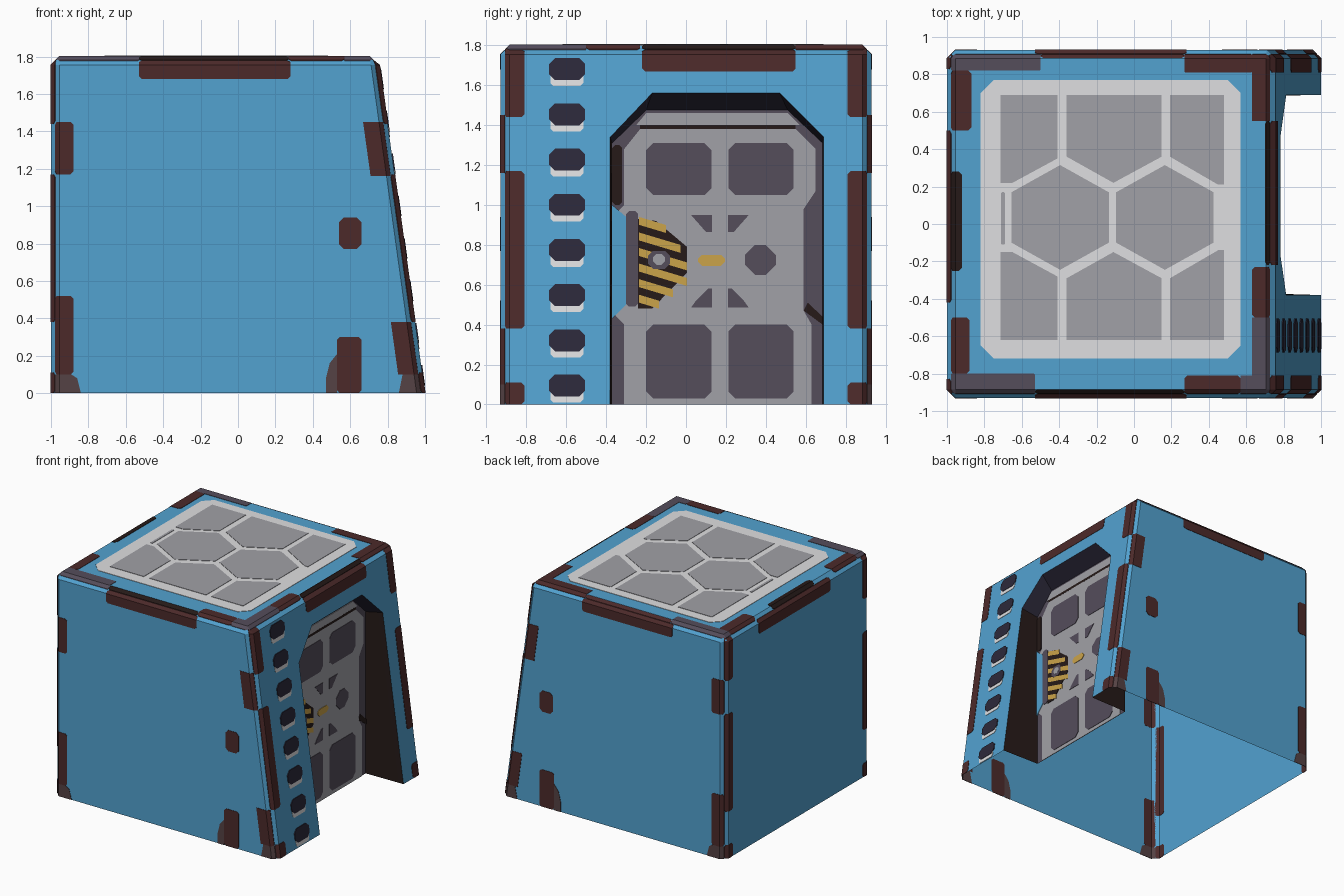
import bpy, bmesh, math
from mathutils import Vector

if "Cube" in bpy.data.objects:
    bpy.data.objects.remove(bpy.data.objects["Cube"])

COLORS = {
    "blue_paint": (0.085, 0.36, 0.63), "rust_brown": (0.072, 0.023, 0.023),
    "light_grey": (0.74, 0.74, 0.75), "mid_grey": (0.355, 0.355, 0.385),
    "panel_purple_grey": (0.09, 0.074, 0.105), "dark_navy": (0.025, 0.022, 0.042),
    "yellow": (0.6, 0.37, 0.068), "black_brown": (0.019, 0.01, 0.009),
    "worn_brown": (0.09, 0.055, 0.058),
}
MATS = {}
for n, c in COLORS.items():
    MATS[n] = bpy.data.materials.new(n)
    MATS[n].diffuse_color = (*c, 1)

H, W, DOOR_X, C = 1.8, 0.93, 0.665, 0.045


def slope(z):
    return 1 - 0.25 * z / H


# Surface maps: (u, v, height above the surface) -> 3D point
front = lambda u, v, h: (u, -W - h, v)
back = lambda u, v, h: (u, W + h, v)
left = lambda u, v, h: (-1 - h, u, v)
right = lambda u, v, h: (slope(v) + h, u, v)
top = lambda u, v, h: (u, v, H + h)
door = lambda u, v, h: (DOOR_X + h, u, v)


def chamfer(bm):
    """Split along the outer edges and push them in, so paint follows the chamfer."""
    for co, no in (((C - 1, 0, 0), (1, 0, 0)), ((0, C - W, 0), (0, 1, 0)), ((0, W - C, 0), (0, 1, 0)),
                   ((0, 0, H - C), (0, 0, 1)), ((1 - C, 0, 0), (1, 0, 0.25 / H))):
        bmesh.ops.bisect_plane(bm, geom=bm.verts[:] + bm.edges[:] + bm.faces[:], dist=1e-5,
                               plane_co=co, plane_no=Vector(no).normalized())
    for v in bm.verts:
        p = v.co
        for a, b in (("x", "y"), ("x", "z"), ("y", "z")):
            sx = 1 if p.x > 0 else -1
            sy = 1 if p.y > 0 else -1
            dist = {"x": (slope(p.z) - p.x) if sx > 0 else p.x + 1, "y": W - abs(p.y), "z": H - p.z}
            sign = {"x": sx, "y": sy, "z": 1}
            t = (C - max(0, dist[a]) - max(0, dist[b])) / 2
            if t > 0:
                setattr(p, a, getattr(p, a) - sign[a] * t)
                setattr(p, b, getattr(p, b) - sign[b] * t)


def finish(name, bm, mats):
    bmesh.ops.recalc_face_normals(bm, faces=bm.faces[:])
    chamfer(bm)
    me = bpy.data.meshes.new(name)
    bm.to_mesh(me)
    bm.free()
    for m in mats:
        me.materials.append(MATS[m])
    ob = bpy.data.objects.new(name, me)
    bpy.context.collection.objects.link(ob)
    return ob


def plates(name, mat, surf, polys, h=0.003):
    """Thin raised plates following a surface."""
    bm = bmesh.new()
    for p in polys:
        lo = [bm.verts.new(surf(u, v, -0.001)) for u, v in p]
        hi = [bm.verts.new(surf(u, v, h)) for u, v in p]
        bm.faces.new(lo)
        bm.faces.new(hi)
        for i in range(len(p)):
            j = (i + 1) % len(p)
            bm.faces.new((lo[i], lo[j], hi[j], hi[i]))
    return finish(name, bm, [mat])


def rect(a, b, c, d, k=0.015):
    """Rectangle u a..b, v c..d; corners are clipped, except on the wall's outer rim."""
    if k == 0:
        return [(a, c), (b, c), (b, d), (a, d)]
    return [(a + k, c), (b - k, c), (b, c + k), (b, d - k),
            (b - k, d), (a + k, d), (a, d - k), (a, c + k)]


def slanted(w, z0, z1):
    """Patch hugging the slanted edge of the front and back walls."""
    return [(slope(z0) - w, z0), (slope(z0), z0), (slope(z1), z1), (slope(z1) - w, z1)]


# Body shell, open underneath, with a recessed doorway in the slanted wall
bm = bmesh.new()
V = lambda co: bm.verts.new(co)
fl0, fl1, bl0, bl1 = V((-1, -W, 0)), V((-1, -W, H)), V((-1, W, 0)), V((-1, W, H))
fr0, fr1, br0, br1 = V((1, -W, 0)), V((0.75, -W, H)), V((1, W, 0)), V((0.75, W, H))
arch = [(-0.38, 0), (-0.38, 1.34), (-0.17, 1.56), (0.47, 1.56), (0.69, 1.34), (0.69, 0)]
inner = [(-0.37, 0), (-0.37, 1.31), (-0.2, 1.475), (0.51, 1.475), (0.685, 1.31), (0.685, 0)]
ao = [V(right(y, z, 0)) for y, z in arch]
ai = [V(door(y, z, 0)) for y, z in inner]
for f in ((fl0, fr0, fr1, fl1), (bl0, br0, br1, bl1), (fl0, fl1, bl1, bl0), (fl1, fr1, br1, bl1)):
    bm.faces.new(f)
bm.faces.new([fr0] + ao + [br0, br1, fr1])
for i in range(5):
    bm.faces.new((ao[i], ao[i + 1], ai[i + 1], ai[i])).material_index = 2 if i in (1, 2, 3) else 1
bm.faces.new(ai).material_index = 3
finish("body_shell", bm, ["blue_paint", "black_brown", "dark_navy", "panel_purple_grey"])

# Worn patches on the front and back walls
for nm, s in (("front", front), ("back", back)):
    plates(nm + "_rust_patches", "rust_brown", s, [
        rect(-0.53, 0.28, 1.68, H), rect(-1, -0.88, 1.17, 1.45), rect(-1, -0.88, 0.1, 0.52),
        rect(0.54, 0.66, 0.77, 0.94, 0.025), rect(0.53, 0.66, 0, 0.3),
        slanted(0.13, 1.16, 1.45), slanted(0.13, 0.1, 0.38)])
    plates(nm + "_worn_spots", "worn_brown", s, [
        [(0.47, 0), (0.53, 0), (0.53, 0.21), (0.49, 0.16), (0.47, 0.08)],
        [(-1, 0), (-0.84, 0), (-0.86, 0.08), (-0.89, 0.1), (-1, 0.1)],
        [(0.86, 0), (1, 0), (slope(0.1), 0.1), (0.88, 0.1)]])

# Worn patches on the left and right walls
for nm, s, tops in (("left", left, (-0.42, 0.5)), ("right", right, (-0.22, 0.55))):
    w = 0.12 if nm == "right" else 0.1
    polys = [rect(*tops, 1.67, H)]
    for z0, z1 in ((1.44, H), (0.38, 1.17), (0, 0.11)):
        polys += [rect(-W, -W + w, z0, z1), rect(W - w, W, z0, z1)]
    plates(nm + "_rust_patches", "rust_brown", s, polys)

# Row of slots beside the door
slots = [0.095 + 0.2265 * i for i in range(8)]
plates("slot_ledges", "light_grey", right,
       [rect(-0.68, -0.515, z - 0.085, z + 0.02) for z in slots])
plates("slot_holes", "dark_navy", right,
       [rect(-0.687, -0.505, z - 0.055, z + 0.055, 0.03) for z in slots], 0.006)

# Roof: rust along the rim, pale frame and honeycomb cells
plates("roof_rust_patches", "rust_brown", top, [
    rect(-1, -0.87, 0.5, 0.82), rect(0.27, 0.63, 0.81, W, 0.004), rect(0.63, 0.75, 0.55, W, 0.004),
    rect(0.27, 0.57, -W, -0.81), rect(0.63, 0.75, -0.5, -0.23), rect(-1, -0.88, -0.8, -0.5),
    rect(-0.5, 0.27, 0.89, W)])
plates("roof_worn_corners", "panel_purple_grey", top, [
    rect(-1, -0.5, 0.82, W, 0.004), rect(-1, -0.53, -W, -0.8, 0.004),
    [(0.57, -W), (0.75, -W), (0.75, -0.5), (0.63, -0.5), (0.63, -0.81), (0.57, -0.81)]])
plates("roof_dark_edges", "black_brown", top, [
    rect(-0.53, 0.27, -W, -0.885), rect(0.7, 0.75, -0.22, 0.55), rect(-1, -0.92, -0.25, 0.28)])
plates("roof_frame", "light_grey", top, [rect(-0.82, 0.57, -0.72, 0.77, 0.07)])
row = [[(-0.715, 0.69), (-0.41, 0.69), (-0.41, 0.35), (-0.65, 0.22), (-0.715, 0.22)],
       [(-0.36, 0.69), (0.148, 0.69), (0.148, 0.36), (-0.11, 0.22), (-0.36, 0.36)],
       [(0.192, 0.69), (0.48, 0.69), (0.48, 0.21), (0.45, 0.21), (0.192, 0.36)]]
cells = row + [[(x, 0.07 - y) for x, y in p] for p in row]
for cx in (-0.395, 0.165):
    cells.append([(cx - 0.26, 0.17), (cx, 0.315), (cx + 0.26, 0.17),
                  (cx + 0.26, -0.1), (cx, -0.245), (cx - 0.26, -0.1)])
cells.append(rect(-0.71, -0.69, -0.11, 0.17, 0.004))
plates("roof_honeycomb_cells", "mid_grey", top, cells, 0.006)

# Door leaf and its panels
plates("door_leaf", "mid_grey", door, [
    [(-0.31, 0), (-0.31, 0.4), (-0.36, 0.45), (-0.36, 0.95), (-0.31, 1.0), (-0.31, 1.28),
     (-0.23, 1.38), (0.55, 1.38), (0.65, 1.28), (0.65, 1.07), (0.59, 0.98), (0.59, 0.47),
     (0.63, 0.4), (0.63, 0)],
    [(-0.25, 1.4), (0.57, 1.4), (0.51, 1.46), (-0.2, 1.46)]], 0.005)
plates("door_edge_shadows", "black_brown", door, [
    rect(-0.37, -0.32, 1.0, 1.3), rect(-0.23, 0.55, 1.38, 1.4, 0),
    [(0.59, 0.47), (0.685, 0.4), (0.685, 0.44), (0.61, 0.51)]], 0.0055)
panels = []
for m in (1, -1):  # mirrored about the door centre line
    f = lambda p: [(0.17 + m * u, v) for u, v in p]
    panels += [f(rect(0.042, 0.37, 1.05, 1.31, 0.035)), f(rect(0.042, 0.37, 0.03, 0.4, 0.035)),
               f([(0.04, 0.95), (0.145, 0.95), (0.07, 0.865), (0.04, 0.865)]),
               f([(0.04, 0.485), (0.145, 0.485), (0.12, 0.52), (0.06, 0.58), (0.04, 0.58)])]
panels += [rect(0.295, 0.45, 0.65, 0.8, 0.05), rect(-0.3, -0.24, 0.49, 0.97)]
plates("door_panels", "panel_purple_grey", door, panels, 0.008)
plates("door_side_trim", "blue_paint", door, [[(-0.37, 0.43), (-0.3, 0.5), (-0.3, 0.94), (-0.37, 1.0)]], 0.009)

# Hazard plate with slanted yellow stripes
reach = lambda z: min(0.005, -0.9 * (abs(z - 0.725) - 0.065))
plates("hazard_plate", "black_brown", door, [
    [(-0.24, 0.48), (-0.17, 0.48), (0.005, 0.66), (0.005, 0.79), (-0.15, 0.92), (-0.24, 0.93)]], 0.0085)
stripes = []
for i in range(6):
    z = 0.51 + 0.078 * i
    r = max(reach(z), -0.16)
    d = 0.3 * (r + 0.235)
    stripes.append([(-0.235, z), (r, z - d), (r, z - d + 0.04), (-0.235, z + 0.04)])
plates("hazard_stripes", "yellow", door, stripes, 0.009)
plates("hazard_bolt", "panel_purple_grey", door, [rect(-0.19, -0.08, 0.68, 0.77, 0.025)], 0.0094)
plates("hazard_bolt_head", "mid_grey", door, [rect(-0.165, -0.105, 0.7, 0.755, 0.018)], 0.0098)
plates("door_handle", "yellow", door, [rect(0.06, 0.195, 0.695, 0.75, 0.02)], 0.009)

for m in bpy.data.materials:
    if m.users and not m.is_grease_pencil:
        m.use_nodes = True
        m.node_tree.nodes["Principled BSDF"].inputs["Base Color"].default_value = m.diffuse_color
